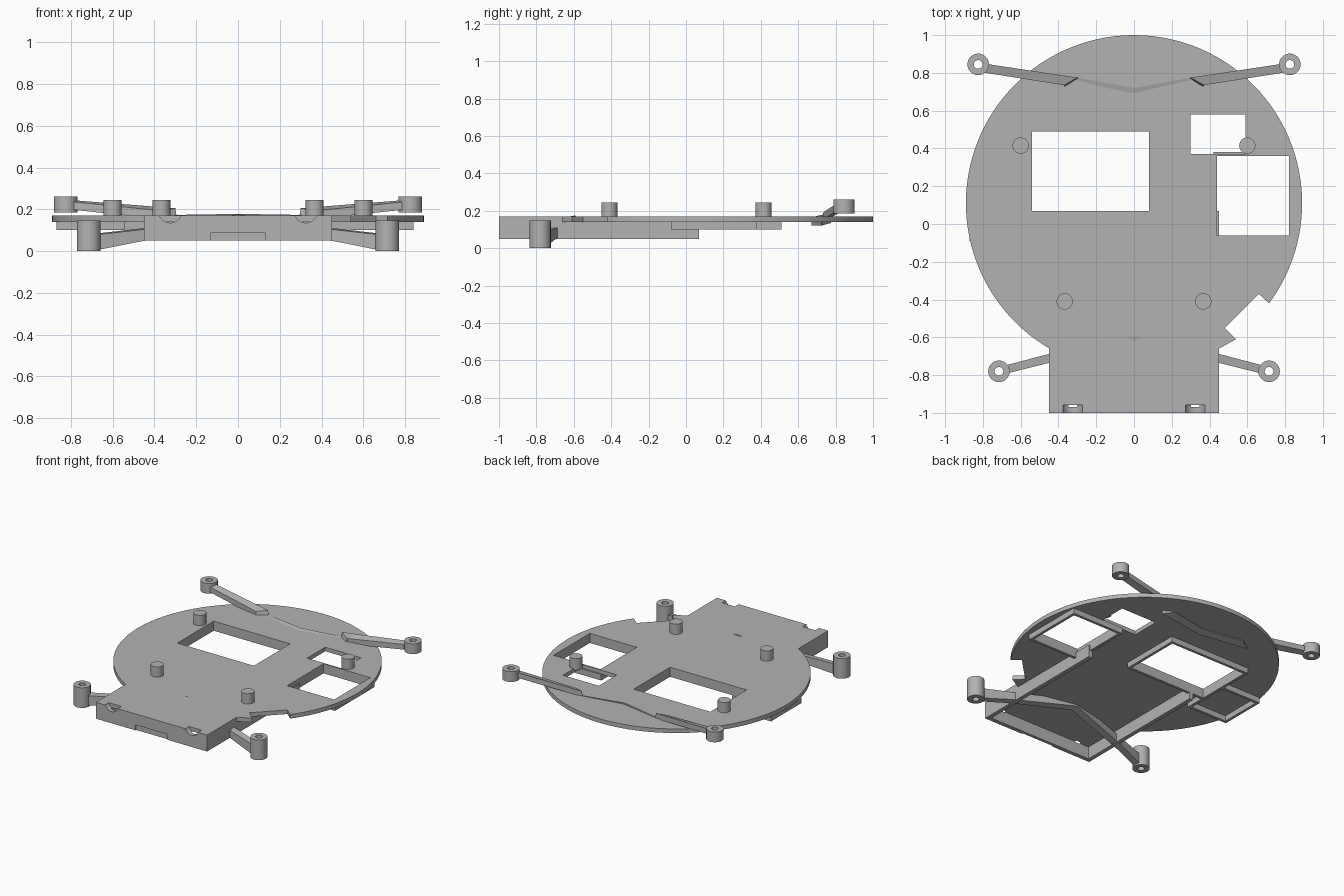
import bpy, bmesh
from math import sin, cos, radians

if "Cube" in bpy.data.objects:
    bpy.data.objects.remove(bpy.data.objects["Cube"])

grey = bpy.data.materials.new("plain_grey")
grey.use_nodes = True
grey.diffuse_color = (0.45, 0.45, 0.45, 1)
grey.node_tree.nodes["Principled BSDF"].inputs["Base Color"].default_value = (0.45, 0.45, 0.45, 1)

TOP, UNDER = 0.17, 0.14
RIM = 0.02


def finish(name, bm):
    bmesh.ops.recalc_face_normals(bm, faces=bm.faces)
    mesh = bpy.data.meshes.new(name)
    bm.to_mesh(mesh)
    bm.free()
    obj = bpy.data.objects.new(name, mesh)
    bpy.context.collection.objects.link(obj)
    mesh.materials.append(grey)
    return obj


def smooth(obj):
    bpy.ops.object.select_all(action="DESELECT")
    obj.select_set(True)
    bpy.context.view_layer.objects.active = obj
    bpy.ops.object.shade_smooth_by_angle(angle=radians(30))


def prism(name, outline, z0, z1):
    bm = bmesh.new()
    base = bm.faces.new([bm.verts.new((x, y, z0)) for x, y in outline])
    grown = bmesh.ops.extrude_face_region(bm, geom=[base], use_keep_orig=True)
    moved = [v for v in grown["geom"] if isinstance(v, bmesh.types.BMVert)]
    bmesh.ops.translate(bm, verts=moved, vec=(0, 0, z1 - z0))
    return finish(name, bm)


def box(name, x0, x1, y0, y1, z0, z1):
    return prism(name, [(x0, y0), (x1, y0), (x1, y1), (x0, y1)], z0, z1)


def circle(cx, cy, r, n=40):
    return [(cx + r * cos(radians(360 * i / n)), cy + r * sin(radians(360 * i / n))) for i in range(n)]


def cut(obj, cutter):
    cutter.hide_render = True
    cutter.hide_viewport = True
    mod = obj.modifiers.new("cut", "BOOLEAN")
    mod.operation = "DIFFERENCE"
    mod.solver = "EXACT"
    mod.object = cutter


def ring(name, x, y, z0, z1):
    # Tube with a through hole, made by spinning a rectangular section
    bm = bmesh.new()
    pts = [(0.023, z0), (0.057, z0), (0.057, z1), (0.023, z1)]
    verts = [bm.verts.new((x + r, y, z)) for r, z in pts]
    edges = [bm.edges.new((verts[i], verts[i - 1])) for i in range(4)]
    bmesh.ops.spin(bm, geom=verts + edges, cent=(x, y, 0), axis=(0, 0, 1),
                   angle=radians(360), steps=40, use_merge=True)
    bmesh.ops.remove_doubles(bm, verts=bm.verts, dist=0.0001)
    smooth(finish(name, bm))


def bent_bar(name, half):
    # Half of the sections run from the tip to the middle, then mirror in x
    sections = half + [[(-x, y, z) for x, y, z in s] for s in reversed(half[:-1])]
    bm = bmesh.new()
    loops = [[bm.verts.new(p) for p in s] for s in sections]
    for a, b in zip(loops, loops[1:]):
        for i in range(4):
            bm.faces.new((a[i - 1], a[i], b[i], b[i - 1]))
    bm.faces.new(loops[0])
    bm.faces.new(loops[-1])
    return finish(name, bm)


def section(x, y0, y1, z0, z1, lean=0.0, skew=0.0):
    # lean drops the front edge, skew shifts the front edge outwards
    return [(x + skew, y0, z0 - lean), (x, y1, z0), (x, y1, z1), (x + skew, y0, z1 - lean)]


# Round plate with square front end and side notch
arc = [radians(-36.5 + 276 * i / 110) for i in range(111)]
outline = [(0.89 * cos(a), 0.11 + 0.89 * sin(a)) for a in arc]
outline += [(-0.45, -0.66), (-0.45, -1), (0.45, -1), (0.45, -0.66),
            (0.54, -0.61), (0.48, -0.55), (0.66, -0.37)]
plate = prism("base_plate", outline, UNDER, TOP)

# Openings through the plate
openings = {"large": (-0.54, 0.08, 0.07, 0.49),
            "side": (0.44, 0.82, -0.06, 0.36),
            "small": (0.30, 0.59, 0.37, 0.58)}
for key, (x0, x1, y0, y1) in openings.items():
    cut(plate, box(key + "_opening_cutter", x0, x1, y0, y1, 0, 0.4))

# Rims hanging below the plate
frames = {"large": openings["large"], "side": openings["side"],
          "blind": (-0.85, -0.56, -0.07, 0.24)}
for key, (x0, x1, y0, y1) in frames.items():
    rim = box(key + "_rim", x0 - RIM, x1 + RIM, y0 - RIM, y1 + RIM, 0.10, UNDER + 0.003)
    cut(rim, box(key + "_rim_cutter", x0, x1, y0, y1, 0, 0.4))

# Front tray: three walls, open at the back
WALL = 0.03
wall_outline = [(-0.45, -1), (0.45, -1), (0.45, 0.07), (0.45 - WALL, 0.07),
                (0.45 - WALL, -1 + WALL), (-0.45 + WALL, -1 + WALL),
                (-0.45 + WALL, 0.07), (-0.45, 0.07)]
walls = prism("tray_walls", wall_outline, 0.05, UNDER)
cut(walls, box("finger_recess_cutter", -0.13, 0.13, -1.1, -0.992, 0, 0.09))

# Half-round notches in the front edge
for side, x in (("left", 0.325), ("right", -0.325)):
    cutter = prism(side + "_notch_cutter", circle(0, 0, 0.055), 0, 0.145)
    cutter.rotation_euler.x = radians(90)
    cutter.location = (x, -0.957, 0.19)
    cut(plate, cutter)
    cut(walls, cutter)

# Support posts
for x, y in ((0.60, 0.415), (0.367, -0.41)):
    for side, s in (("left", 1), ("right", -1)):
        place = "back" if y > 0 else "front"
        smooth(prism(f"{place}_{side}_post", circle(s * x, y, 0.043), TOP - 0.01, 0.245))

# Mounting rings
for side, s in (("left", 1), ("right", -1)):
    ring(f"back_{side}_mount", s * 0.825, 0.845, 0.185, 0.26)
    ring(f"front_{side}_mount", s * 0.715, -0.78, 0.005, 0.147)
    ring(f"front_{side}_mount_foot", s * 0.715, -0.78, 0, 0.006)

# Bent bars joining the mounts through the plate
bent_bar("back_arm", [section(0.785, 0.80, 0.848, 0.205, 0.243, 0.008),
                      section(0.30, 0.735, 0.775, 0.165, 0.205, 0.012, 0.07),
                      section(0.295, 0.725, 0.774, 0.135, 0.173, 0.014, 0.07),
                      section(0, 0.67, 0.72, 0.135, 0.178, 0.014)])
bent_bar("front_arm", [section(0.668, -0.79, -0.745, 0.012, 0.085, 0.006),
                       section(0.45, -0.735, -0.688, 0.055, 0.11, 0.006),
                       section(0, -0.64, -0.59, 0.13, 0.176, 0.01)])
